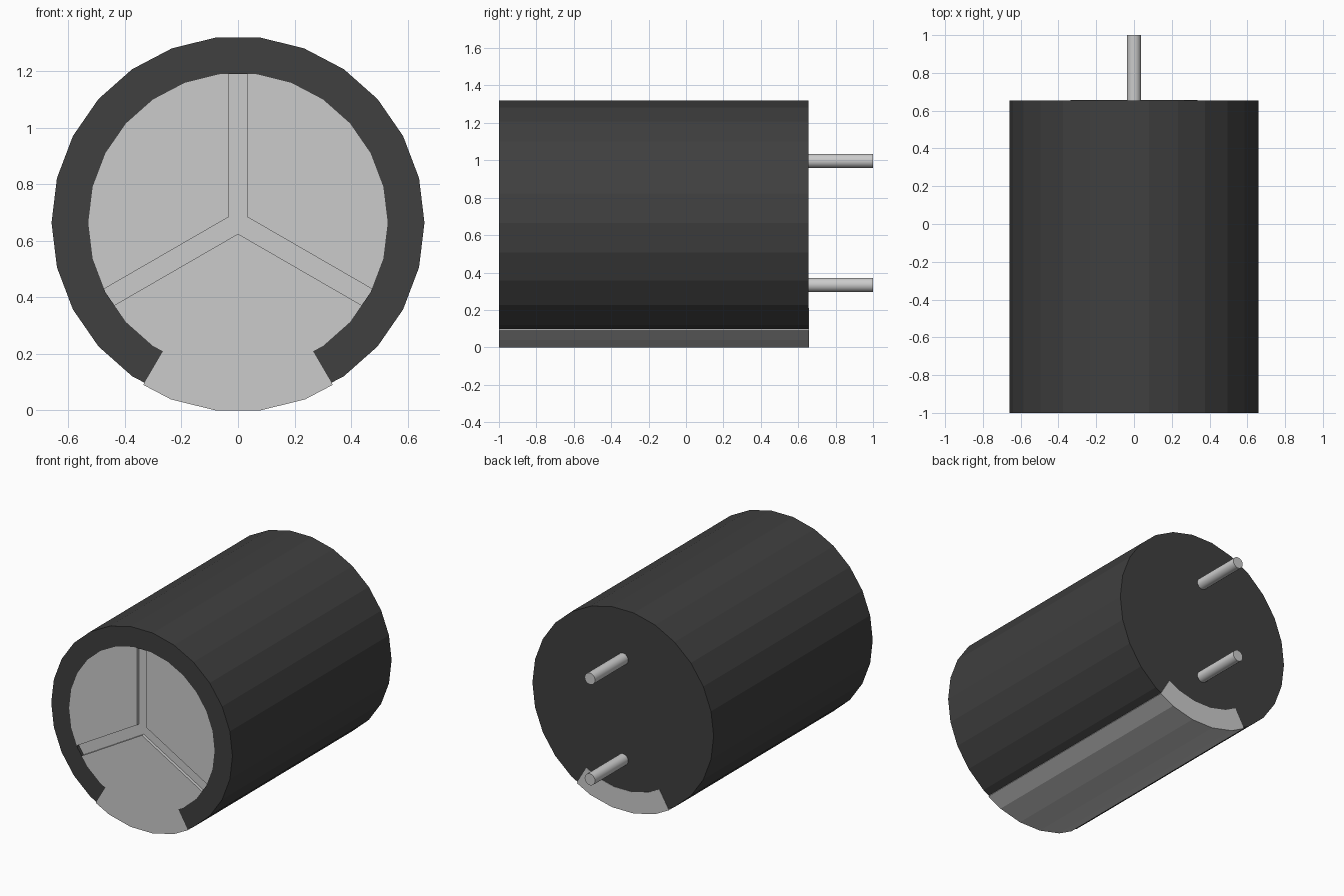
import bpy, bmesh
from math import sin, cos, pi, radians

if "Cube" in bpy.data.objects:
    bpy.data.objects.remove(bpy.data.objects["Cube"])

N, CZ = 26, 0.664            # sides and axis height
STEP = 2 * pi / N
R_OUT, R_IN = 0.66, 0.53
FRONT, BACK = -1.0, 0.655
GAP = radians(30.3)          # half angle of the stripe

black = bpy.data.materials.new("black_sleeve")
black.diffuse_color = (0.05, 0.05, 0.05, 1)
black.use_nodes = True
black.node_tree.nodes["Principled BSDF"].inputs["Base Color"].default_value = black.diffuse_color


def ring_point(a, r):
    """Point on the N-gon at angle a, measured from straight down."""
    off = (a % STEP) if (a % STEP) <= STEP / 2 else (a % STEP) - STEP
    rr = r * cos(STEP / 2) / cos(off)
    return (rr * sin(a), -rr * cos(a))


def arc(a0, a1, r):
    """Points along the N-gon between two angles."""
    corners = [(k + 0.5) * STEP for k in range(-N, 2 * N)]
    inner = [a for a in corners if a0 + 1e-4 < a < a1 - 1e-4]
    return [ring_point(a, r) for a in [a0] + inner + [a1]]


def finish(bm, name, mat=None):
    bmesh.ops.recalc_face_normals(bm, faces=bm.faces)
    me = bpy.data.meshes.new(name)
    bm.to_mesh(me)
    bm.free()
    ob = bpy.data.objects.new(name, me)
    bpy.context.collection.objects.link(ob)
    if mat:
        me.materials.append(mat)
    return ob


def prism(name, pts, y0, y1, mat=None):
    """Extrude an x/z outline along y."""
    bm = bmesh.new()
    a = [bm.verts.new((x, y0, z + CZ)) for x, z in pts]
    b = [bm.verts.new((x, y1, z + CZ)) for x, z in pts]
    bm.faces.new(a)
    bm.faces.new(b)
    for i in range(len(pts)):
        j = (i + 1) % len(pts)
        bm.faces.new((a[i], a[j], b[j], b[i]))
    return finish(bm, name, mat)


def ring_sector(name, a0, a1, r_out, y0, y1, mat=None):
    """Thick curved wall made of one quad block per facet."""
    angles = [a0] + [(k + 0.5) * STEP for k in range(-N, 2 * N)
                     if a0 + 1e-4 < (k + 0.5) * STEP < a1 - 1e-4] + [a1]
    bm = bmesh.new()
    rows = []
    for a in angles:
        (xo, zo), (xi, zi) = ring_point(a, r_out), ring_point(a, R_IN)
        rows.append([bm.verts.new(p) for p in (
            (xo, y0, zo + CZ), (xo, y1, zo + CZ),
            (xi, y1, zi + CZ), (xi, y0, zi + CZ))])
    for p, q in zip(rows, rows[1:]):
        for i in range(4):
            j = (i + 1) % 4
            bm.faces.new((p[i], p[j], q[j], q[i]))
    bm.faces.new(rows[0])
    bm.faces.new(rows[-1])
    return finish(bm, name, mat)


# Dark sleeve and the pale polarity stripe, which stands slightly proud
ring_sector("sleeve", GAP, 2 * pi - GAP, R_OUT, FRONT, BACK, black)
ring_sector("polarity_stripe", -GAP, GAP, 0.6688, FRONT, BACK + 0.002)

# Metal can and dark rear seal
disc = [ring_point((k + 0.5) * STEP, R_IN) for k in range(N)]
can = prism("metal_can", disc, FRONT, 0.63)
prism("rear_seal", disc, 0.63, BACK, black)

# Three-armed vent groove cut into the front of the can
w, reach = 0.034, 0.7
outline = []
for k in range(3):
    t = radians(90 + 120 * k)
    d, n = (cos(t), sin(t)), (-sin(t), cos(t))
    for u, v in ((reach, -w), (reach, w), (w * 0.57735, w)):
        outline.append((d[0] * u + n[0] * v, d[1] * u + n[1] * v))
cutter = prism("groove_cutter", outline, FRONT - 0.1, FRONT + 0.02)
cutter.hide_render = True
cut = can.modifiers.new("groove", 'BOOLEAN')
cut.operation, cut.solver, cut.object = 'DIFFERENCE', 'EXACT', cutter
bpy.context.view_layer.objects.active = can
bpy.ops.object.modifier_apply(modifier=cut.name)
bpy.data.objects.remove(cutter)

# Two round leads at the back
for name, z in (("upper_lead", 0.997), ("lower_lead", 0.334)):
    bpy.ops.mesh.primitive_cylinder_add(
        vertices=16, radius=0.038, depth=0.36,
        location=(0, 0.82, z), rotation=(pi / 2, 0, 0))
    bpy.context.object.name = name
    bpy.ops.object.shade_smooth_by_angle(angle=radians(30))
